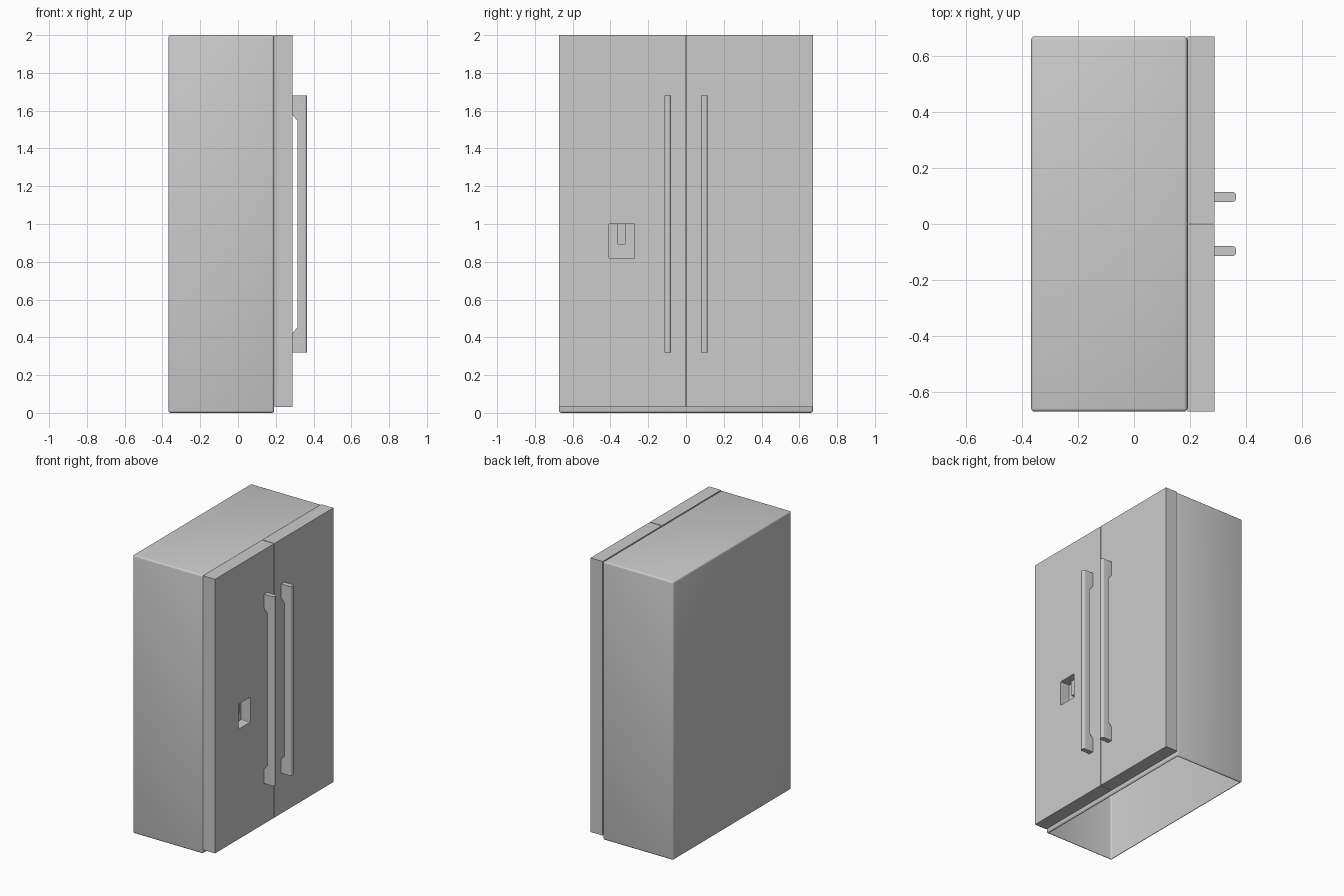
import bpy, bmesh, math
from mathutils import Vector

if "Cube" in bpy.data.objects:
    bpy.data.objects.remove(bpy.data.objects["Cube"])


def finish(name, bm, smooth=True):
    bmesh.ops.recalc_face_normals(bm, faces=bm.faces)
    mesh = bpy.data.meshes.new(name)
    bm.to_mesh(mesh)
    bm.free()
    obj = bpy.data.objects.new(name, mesh)
    bpy.context.collection.objects.link(obj)
    if smooth:
        bpy.ops.object.select_all(action='DESELECT')
        obj.select_set(True)
        bpy.context.view_layer.objects.active = obj
        bpy.ops.object.shade_smooth_by_angle(angle=math.radians(35))
    return obj


def box_bm(lo, hi):
    lo, hi = Vector(lo), Vector(hi)
    bm = bmesh.new()
    bmesh.ops.create_cube(bm, size=1)
    for v in bm.verts:
        v.co = (lo + hi) / 2 + v.co * (hi - lo)
    return bm


def extrude_bm(points, direction):
    bm = bmesh.new()
    face = bm.faces.new([bm.verts.new(p) for p in points])
    ext = bmesh.ops.extrude_face_region(bm, geom=[face])
    bmesh.ops.translate(bm, vec=direction,
                        verts=[g for g in ext['geom'] if isinstance(g, bmesh.types.BMVert)])
    # the starting face stays as the second cap
    return bm


HALF, FRONT, DOOR = 0.672, 0.192, 0.288

# cabinet shell: rounded edges, open underneath
bm = box_bm((-0.368, -HALF, 0), (FRONT - 0.001, HALF, 2))
bmesh.ops.bevel(bm, geom=bm.edges[:], offset=0.012, segments=3, profile=0.5, affect='EDGES')
bmesh.ops.recalc_face_normals(bm, faces=bm.faces)
bm.normal_update()
bmesh.ops.delete(bm, geom=[f for f in bm.faces if f.normal.z < -0.99], context='FACES')
finish("cabinet", bm)

# two doors and their handles, mirrored about the centre gap
doors = {}
for side, s in (("left", -1), ("right", 1)):
    y0, y1 = sorted((s * 0.0025, s * HALF))
    doors[side] = finish(side + "_door", box_bm((FRONT, y0, 0.03), (DOOR, y1, 2)), False)

    # handle: bar with chamfered mounting ends
    profile = [(DOOR, 0.32), (0.366, 0.32), (0.366, 1.68), (DOOR, 1.68),
               (DOOR, 1.578), (0.316, 1.545), (0.316, 0.455), (DOOR, 0.422)]
    bm = extrude_bm([(x, s * 0.097 - 0.018, z) for x, z in profile], (0, 0.036, 0))
    outer = [e for e in bm.edges if all(v.co.x > 0.36 for v in e.verts)
             and abs(e.verts[0].co.z - e.verts[1].co.z) > 1]
    bmesh.ops.bevel(bm, geom=outer, offset=0.014, segments=4, profile=0.5, affect='EDGES')
    finish(side + "_handle", bm)

# dispenser recess cut into the left door
BACK = 0.215
bm = box_bm((BACK, -0.408, 0.82), (DOOR + 0.05, -0.272, 1.0))
edges = [e for e in bm.edges if abs(e.verts[0].co.x - e.verts[1].co.x) > 0.05]
bmesh.ops.bevel(bm, geom=edges, offset=0.004, segments=2, profile=0.5, affect='EDGES')
cutter = finish("recess_cutter", bm, False)
cutter.hide_render = True
cutter.hide_set(True)
cut = doors["left"].modifiers.new("recess", 'BOOLEAN')
cut.object = cutter
cut.operation = 'DIFFERENCE'
cut.solver = 'EXACT'

# dispenser paddle hanging from the top of the recess, rounded lower corners
yc, half, low = -0.341, 0.022, 0.89
bm = extrude_bm([(BACK, yc - half, low), (BACK, yc + half, low),
                 (BACK, yc + half, 1.0), (BACK, yc - half, 1.0)], (0.022, 0, 0))
edges = [e for e in bm.edges if all(v.co.z < 0.9 for v in e.verts)
         and abs(e.verts[0].co.x - e.verts[1].co.x) > 0.01]
bmesh.ops.bevel(bm, geom=edges, offset=0.01, segments=3, profile=0.5, affect='EDGES')
finish("dispenser_paddle", bm)
